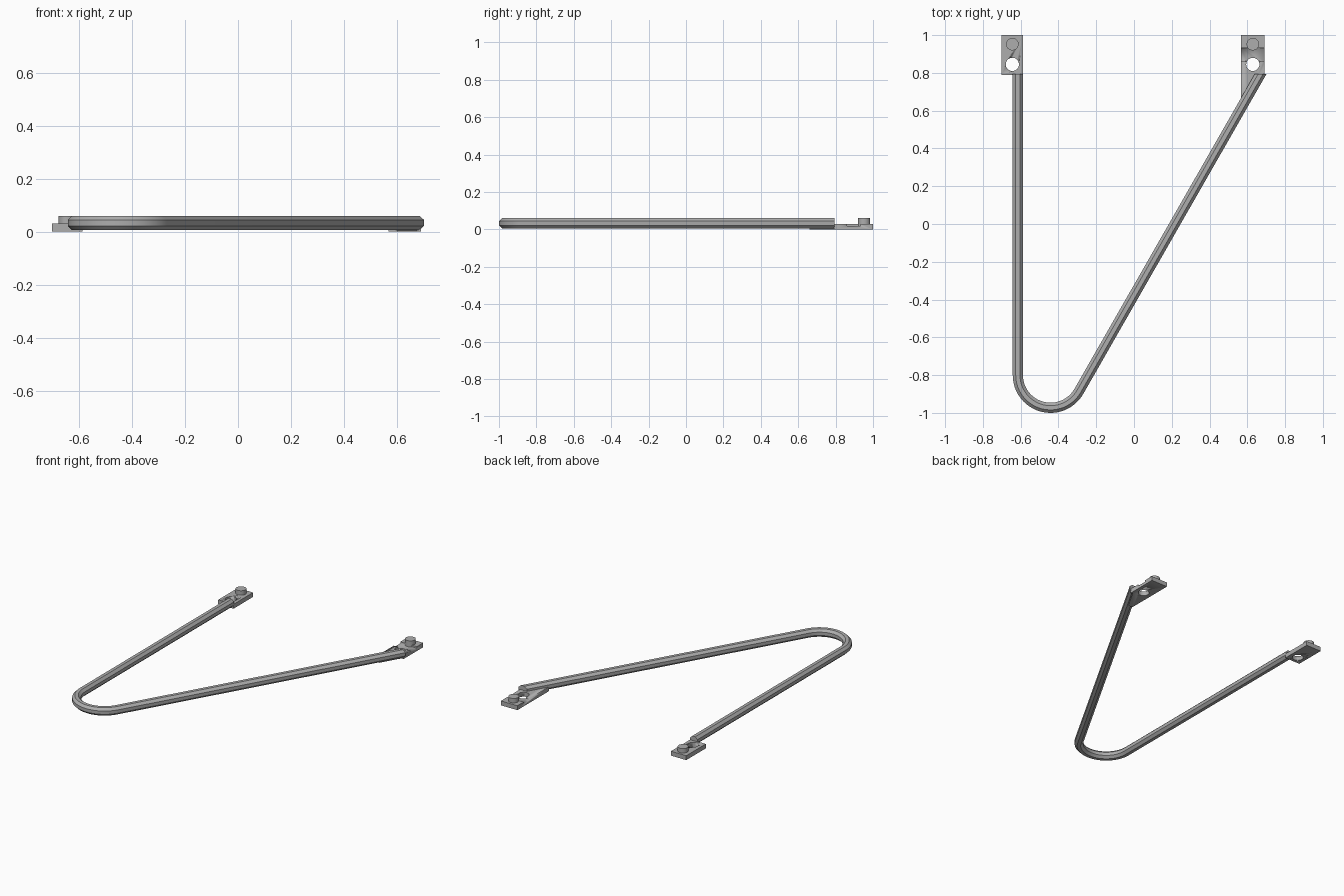
import bpy, bmesh
from math import sin, cos, tan, pi, radians
from mathutils import Vector

cube = bpy.data.objects.get("Cube")
if cube:
    bpy.data.objects.remove(cube, do_unlink=True)

grey = bpy.data.materials.new("mid_grey")
grey.use_nodes = True
colour = (0.42, 0.42, 0.42, 1)
grey.diffuse_color = colour
grey.node_tree.nodes["Principled BSDF"].inputs["Base Color"].default_value = colour


def make(name, bm):
    """Turn a bmesh into a grey object with sharp-edged smooth shading."""
    bmesh.ops.recalc_face_normals(bm, faces=bm.faces)
    mesh = bpy.data.meshes.new(name)
    bm.to_mesh(mesh)
    bm.free()
    mesh.materials.append(grey)
    ob = bpy.data.objects.new(name, mesh)
    bpy.context.collection.objects.link(ob)
    bpy.ops.object.select_all(action='DESELECT')
    ob.select_set(True)
    bpy.context.view_layer.objects.active = ob
    bpy.ops.object.shade_smooth_by_angle(angle=radians(30))
    return ob


def prism(name, outline, z0, z1):
    bm = bmesh.new()
    base = bm.faces.new([bm.verts.new((x, y, z0)) for x, y in outline])
    top = bmesh.ops.extrude_face_region(bm, geom=[base])["geom"]
    verts = [v for v in top if isinstance(v, bmesh.types.BMVert)]
    bmesh.ops.translate(bm, vec=(0, 0, z1 - z0), verts=verts)
    return make(name, bm)


def disc(x, y, r, n=32):
    return [(x + r * cos(2 * pi * i / n), y + r * sin(2 * pi * i / n)) for i in range(n)]


def box(x0, x1, y0, y1):
    return [(x0, y0), (x1, y0), (x1, y1), (x0, y1)]


def cut(ob, cutter):
    mod = ob.modifiers.new("cut", 'BOOLEAN')
    mod.operation = 'DIFFERENCE'
    mod.object = cutter
    bpy.context.view_layer.objects.active = ob
    bpy.ops.object.modifier_apply(modifier=mod.name)
    bpy.data.objects.remove(cutter, do_unlink=True)


# Bent octagonal rod: straight leg, round bend, slanted leg
HALF, BEND, END_Y = 0.027, 0.173, 0.795
cx, cy, mid_z = -0.442, -0.80, 0.033
lean = radians(29.8)
steps = 24
sections = [(Vector((cx - BEND, END_Y, 0)), Vector((-1, 0, 0)))]
for i in range(steps + 1):
    a = pi + (pi - lean) * i / steps
    out = Vector((cos(a), sin(a), 0))
    sections.append((Vector((cx, cy, 0)) + out * BEND, out))
last = sections[-1][0]
end_x = last.x + (END_Y - last.y) * tan(lean)
sections.append((Vector((end_x, END_Y, 0)), Vector((1 / cos(lean), 0, 0))))

bm = bmesh.new()
rings = []
radius = HALF / cos(pi / 8)
for centre, out in sections:
    ring = []
    for k in range(8):
        a = pi / 8 + k * pi / 4
        ring.append(bm.verts.new(centre + out * radius * cos(a)
                                 + Vector((0, 0, mid_z + radius * sin(a)))))
    rings.append(ring)
for r0, r1 in zip(rings, rings[1:]):
    for k in range(8):
        j = (k + 1) % 8
        bm.faces.new((r0[k], r0[j], r1[j], r1[k]))
bm.faces.new(rings[0])
bm.faces.new(rings[-1])
make("bent_rod", bm)

# End plates; the left one tapers into the slanted leg
PLATE_Y, TOP = 0.79, 0.03
right_plate = prism("right_end_plate", box(-0.702, -0.587, PLATE_Y, 1), 0, TOP)
left_plate = prism("left_end_plate",
                   [(0.567, 0.66), (0.6, 0.66), (0.675, PLATE_Y),
                    (0.691, PLATE_Y), (0.691, 1), (0.567, 1)], 0, TOP)

# Shallow groove across the left plate
cut(left_plate, prism("groove_cutter", box(0.5, 0.8, 0.862, 0.932), 0.019, 0.1))

# Through hole and stud on each plate
for side, plate, x in (("right", right_plate, -0.644), ("left", left_plate, 0.629)):
    cut(plate, prism("hole_cutter", disc(x, 0.845, 0.035), -0.1, 0.1))
    prism(side + "_stud", disc(x, 0.952, 0.033), 0.015, 0.06)
